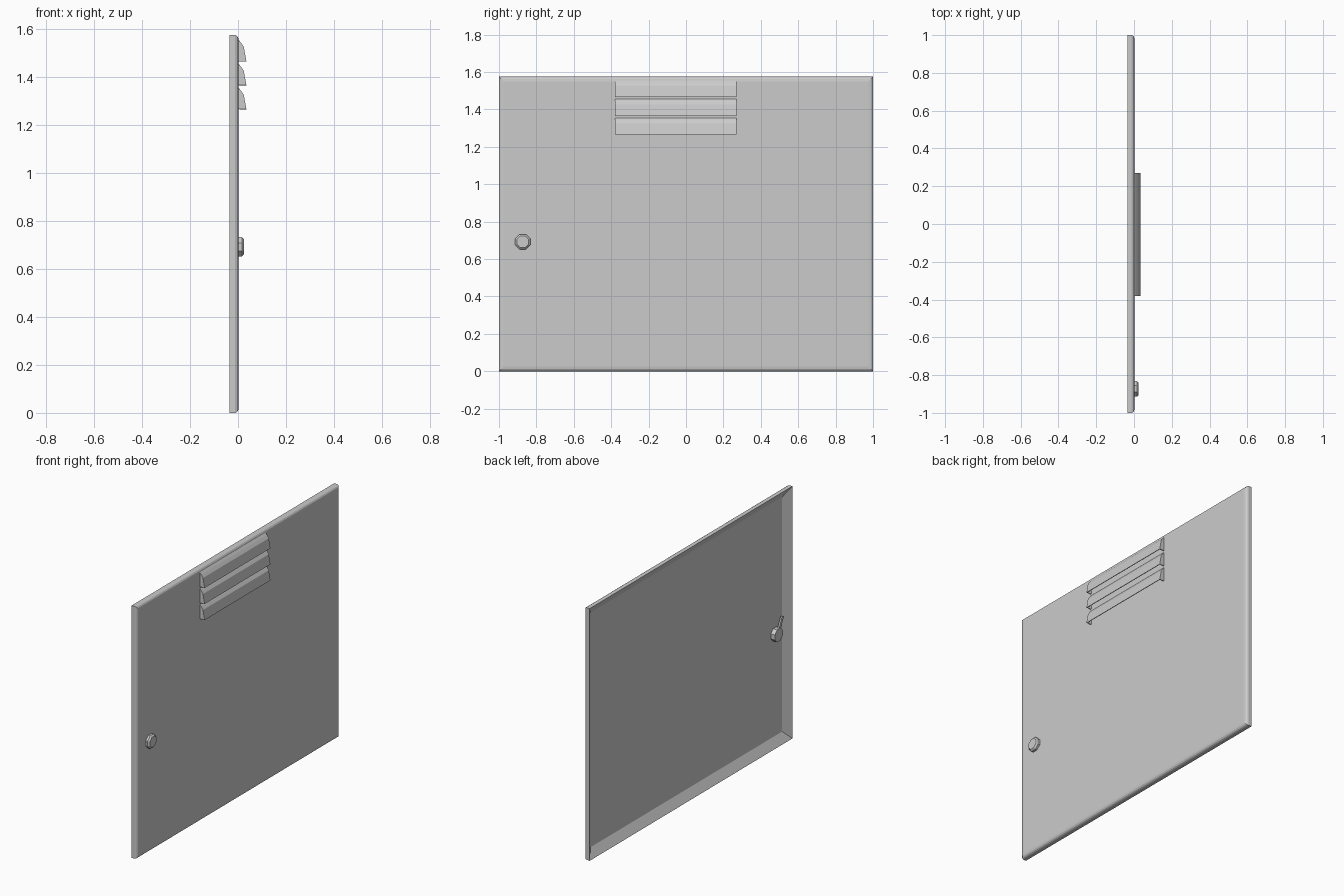
import bpy, bmesh, math
from mathutils import Vector

if "Cube" in bpy.data.objects:
    bpy.data.objects.remove(bpy.data.objects["Cube"])

H = 1.575


def make(name, verts, faces):
    me = bpy.data.meshes.new(name)
    bm = bmesh.new()
    vs = [bm.verts.new(v) for v in verts]
    for f in faces:
        bm.faces.new([vs[i] for i in f])
    bmesh.ops.recalc_face_normals(bm, faces=bm.faces[:])
    bm.to_mesh(me)
    bm.free()
    ob = bpy.data.objects.new(name, me)
    bpy.context.collection.objects.link(ob)
    return ob


def loft(name, rings):
    """Skin a list of equal-length rings and cap both ends."""
    n = len(rings[0])
    verts = [v for r in rings for v in r]
    faces = [(k * n + i, k * n + (i + 1) % n, (k + 1) * n + (i + 1) % n, (k + 1) * n + i)
             for k in range(len(rings) - 1) for i in range(n)]
    faces += [tuple(range(n)), tuple(range(len(verts) - n, len(verts)))]
    return make(name, verts, faces)


def rect(inset, x):
    y, lo, hi = 1 - inset, inset, H - inset
    return [(x, -y, lo), (x, y, lo), (x, y, hi), (x, -y, hi)]


def octagon(r, x, cy=-0.873, cz=0.692):
    return [(x, cy + r * math.cos(math.radians(22.5 + 45 * i)),
             cz + r * math.sin(math.radians(22.5 + 45 * i))) for i in range(8)]


# door panel: sloped recess behind, rounded edge in front
loft("door_panel", [rect(i, x) for i, x in (
    (0.055, -0.002), (0.002, -0.035), (0, -0.035), (0, -0.012),
    (0.004, -0.004), (0.012, 0.001), (0.025, 0.003))])

# vent louvres: hoods open underneath
profile = [(0.002, 0.09), (0.012, 0.078), (0.024, 0.06), (0.035, 0)]
for k in range(3):
    z0 = 1.266 + 0.1 * k
    verts = [(x, y, z0 + z) for y in (-0.38, 0.27) for x, z in profile + [(0.002, 0)]]
    faces = [(i, i + 1, i + 6, i + 5) for i in range(3)]
    faces += [tuple(range(5)), tuple(range(5, 10))]
    hood = make(f"vent_louvre_{k + 1}", verts, faces)
    # keep the shell normals pointing outward before thickening inward
    if hood.data.polygons[2].normal.x < 0:
        hood.data.flip_normals()
    mod = hood.modifiers.new("thickness", 'SOLIDIFY')
    mod.thickness = 0.005
    mod.offset = -1

# lock: bevelled front knob and hub behind
loft("lock_knob", [octagon(r, x) for r, x in (
    (0.044, 0.001), (0.044, 0.016), (0.034, 0.025))])
loft("lock_hub", [octagon(r, x) for r, x in ((0.042, 0.0), (0.042, -0.03))])

# latch lever on the inside
a, b = Vector((0, -0.873, 0.692)), Vector((0, -0.92, 0.79))
side = Vector((0, b.z - a.z, a.y - b.y)).normalized() * 0.009
loft("latch_lever", [[p + side * s + Vector((x, 0, 0))
                      for s, x in ((-1, -0.016), (1, -0.016), (1, -0.026), (-1, -0.026))]
                     for p in (a, b)])
